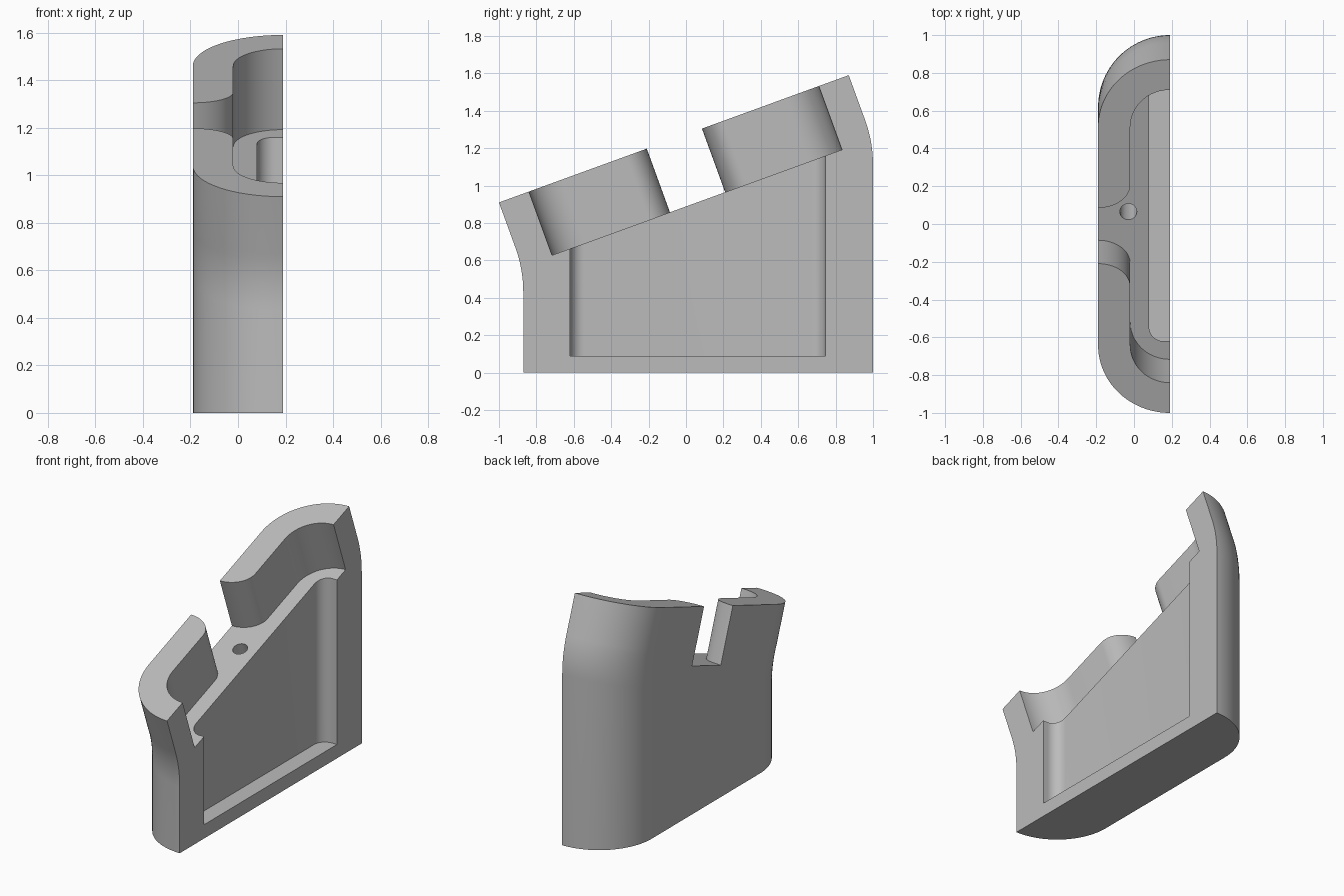
import bpy, bmesh, math

if "Cube" in bpy.data.objects:
    bpy.data.objects.remove(bpy.data.objects["Cube"], do_unlink=True)

TILT = math.radians(20)
C, S, T = math.cos(TILT), math.sin(TILT), math.tan(TILT)
OPEN_X = 0.19            # flat open side
LENGTH = 1.87            # footprint length
TOP_Y, TOP_Z = -1.0, 0.91   # front end of the tilted top
TOP_LEN = LENGTH / C

grey = bpy.data.materials.new("Plain grey")
grey.use_nodes = True
grey.diffuse_color = (0.5, 0.5, 0.5, 1)
grey.node_tree.nodes["Principled BSDF"].inputs["Base Color"].default_value = (0.5, 0.5, 0.5, 1)


def arc(cx, cy, rx, ry, a0, a1, n=16):
    """Points of an elliptical arc, angles in degrees."""
    return [(cx + rx * math.cos(math.radians(a0 + (a1 - a0) * i / n)),
             cy + ry * math.sin(math.radians(a0 + (a1 - a0) * i / n))) for i in range(n + 1)]


def loft(name, rings):
    """Closed solid through rings of equal point count."""
    bm = bmesh.new()
    loops = [[bm.verts.new(p) for p in ring] for ring in rings]
    n = len(loops[0])
    for lo, hi in zip(loops, loops[1:]):
        for i in range(n):
            j = (i + 1) % n
            bm.faces.new((lo[i], lo[j], hi[j], hi[i]))
    bm.faces.new(loops[0][::-1])
    bm.faces.new(loops[-1])
    bmesh.ops.recalc_face_normals(bm, faces=bm.faces)
    mesh = bpy.data.meshes.new(name)
    bm.to_mesh(mesh)
    bm.free()
    mesh.materials.append(grey)
    ob = bpy.data.objects.new(name, mesh)
    bpy.context.collection.objects.link(ob)
    return ob


def tilted(s, x, n):
    """Point from the tilted frame: s along the top, n along its normal."""
    return (x, TOP_Y + s * C - n * S, TOP_Z + s * S + n * C)


def floor_z(y):
    y0, z0 = tilted(0.17, 0, -0.362)[1:]
    return z0 + (y - y0) * T


def cut(body, cutter):
    cutter.hide_render = True
    mod = body.modifiers.new("Cut", "BOOLEAN")
    mod.operation, mod.solver, mod.object = "DIFFERENCE", "EXACT", cutter
    bpy.context.view_layer.objects.active = body
    bpy.ops.object.modifier_apply(modifier=mod.name)
    bpy.data.objects.remove(cutter, do_unlink=True)


# Outer shell: half stadium footprint, swept up and bent forward
def shell_ring(y, z, angle, flat=False):
    ry = 0.38 * math.cos(angle)
    pts = arc(OPEN_X, y + ry, 0.38, ry, 270, 180, 24)
    pts += arc(OPEN_X, y + LENGTH - ry, 0.38, ry, 180, 90, 24)
    return [(px, py, 0 if flat else z + (py - y) * T) for px, py in pts]


BEND_R, BEND_Y, BEND_Z = 0.70, -0.87, 0.43
rings = [shell_ring(BEND_Y, 0, 0, True)]
for i in range(9):
    a = TILT * i / 8
    rings.append(shell_ring(BEND_Y - BEND_R * (1 - math.cos(a)), BEND_Z + BEND_R * math.sin(a), a))
rings.append(shell_ring(TOP_Y, TOP_Z, TILT))
body = loft("half_shell_body", rings)

# Tilted tray with a rounded gap through the side wall
WALL, INNER_X, OUT_X = 0.17, -0.02, -0.19
GAP0, GAP1, ROUND = 0.841, 1.155, 0.13
tray = [(WALL, 0.3)]
tray += arc(0.38, OPEN_X, 0.21, 0.21, 180, 270)
tray += arc(GAP0 - ROUND, OUT_X, ROUND, WALL, 90, 0)
tray += [(GAP0, -0.3), (GAP1, -0.3)]
tray += arc(GAP1 + ROUND, OUT_X, ROUND, WALL, 180, 90)
tray += arc(TOP_LEN - 0.38, OPEN_X, 0.21, 0.21, 270, 360)
tray += [(TOP_LEN - WALL, 0.3)]
cut(body, loft("tray_cutter", [[tilted(s, x, n) for s, x in tray] for n in (-0.362, 0.3)]))

# Vertical pocket under the tray floor
R, PX, Y0, Y1 = 0.075, 0.08, -0.62, 0.745
pocket = [(0.3, Y0)] + arc(PX + R, Y0 + R, R, R, 270, 180, 12)
pocket += arc(PX + R, Y1 - R, R, R, 180, 90, 12) + [(0.3, Y1)]
cut(body, loft("pocket_cutter", [[(x, y, 0.09) for x, y in pocket],
                                 [(x, y, floor_z(y) + 0.03) for x, y in pocket]]))

# Small blind hole in the tray floor, square to it
hole_s = (0.065 - TOP_Y - 0.362 * S) / C
hole = arc(hole_s, -0.03, 0.045, 0.045, 0, 360, 32)[:-1]
cut(body, loft("hole_cutter", [[tilted(s, x, n) for s, x in hole] for n in (-0.68, -0.3)]))

# Smooth curves, sharp edges
bpy.ops.object.select_all(action="DESELECT")
body.select_set(True)
bpy.context.view_layer.objects.active = body
bpy.ops.object.shade_smooth_by_angle(angle=math.radians(25))
